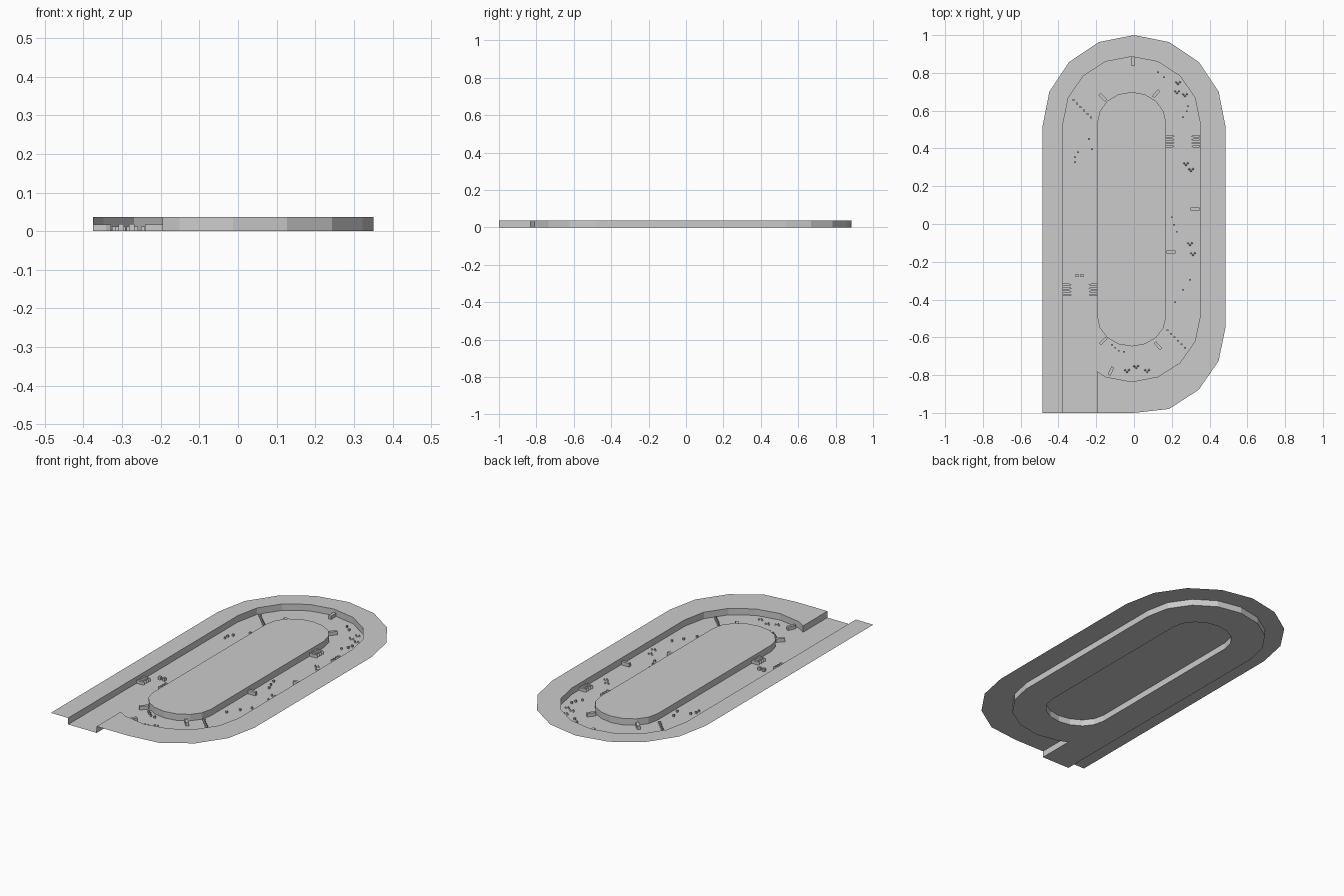
import bpy, bmesh, math
from mathutils import Matrix, Vector

if "Cube" in bpy.data.objects:
    bpy.data.objects.remove(bpy.data.objects["Cube"])

H = 0.037      # deck height
CX = -0.0125   # centre of the track


def finish(name, bm):
    me = bpy.data.meshes.new(name)
    bm.to_mesh(me)
    bm.free()
    ob = bpy.data.objects.new(name, me)
    bpy.context.collection.objects.link(ob)
    return ob


def strip(name, a, b):
    """Ribbon of faces between two paths; repeated points become triangles."""
    bm = bmesh.new()
    for i in range(len(a) - 1):
        pts = []
        for p in (a[i], a[i + 1], b[i + 1], b[i]):
            if p not in pts:
                pts.append(p)
        bm.faces.new([bm.verts.new(p) for p in pts])
    bmesh.ops.remove_doubles(bm, verts=bm.verts, dist=1e-5)
    return finish(name, bm)


def arc(cx, cy, rx, ry, start, steps):
    """Clockwise elliptical arc in 22.5 degree steps."""
    out = []
    for i in range(steps + 1):
        t = math.radians(start - 22.5 * i)
        out.append((cx + rx * math.cos(t), max(-1.0, cy + ry * math.sin(t))))
    return out


def at(path, z):
    return [(x, y, z) for x, y in path]


# Outlines, all running clockwise from the front left
left, gate = -0.375, -0.195
deck_edge = ([(-0.485, -1)] + arc(0, 0.515, 0.485, 0.485, 180, 8)
             + arc(0, -0.545, 0.485, 0.47, 0, 4) + [(-0.1, -1), (gate, -1)])
track_edge = ([(left, -1)] + arc(CX, 0.535, 0.3625, 0.351, 180, 8)
              + arc(CX, -0.49, 0.3625, 0.345, 0, 5) + [(gate, -0.78)])
top_arc = arc(CX, 0.535, 0.1825, 0.164, 180, 8)
low_arc = arc(CX, -0.49, 0.1825, 0.158, 0, 8)
island = top_arc + low_arc + [top_arc[0]]

# Upper deck and the wall down to the track
strip("outer_deck", at(track_edge, H), at(deck_edge, H))
wall = track_edge + [(gate, -1)]
strip("outer_wall", at(wall, 0), at(wall, H))

# Raised island
bm = bmesh.new()
bm.faces.new([bm.verts.new(p) for p in reversed(at(island[:-1], H))])
finish("island_top", bm)
strip("island_wall", at(island, H), at(island, 0))

# Sunken track floor with the entry channel
floor_out = [(left, -1), (left, -0.78), (left, -0.49)] + track_edge[1:] + [(gate, -0.78)] * 2
floor_in = [(gate, -1), (gate, -0.78), low_arc[8]] + top_arc + low_arc
strip("track_floor", at(floor_in, 0), at(floor_out, 0))


def box(bm, x, y, sx, sy, sz, ang=0):
    m = (Matrix.Translation((x, y, sz / 2)) @ Matrix.Rotation(math.radians(ang), 4, 'Z')
         @ Matrix.Diagonal((sx, sy, sz, 1)))
    bmesh.ops.create_cube(bm, size=1, matrix=m)


# Barriers jutting out from the walls
bm = bmesh.new()
for x, y, a in [(-0.005, 0.86, 90), (-0.165, 0.67, 135), (0.117, 0.69, 50), (0.322, 0.08, 0),
                (0.195, -0.148, 0), (0.127, -0.645, -48), (-0.163, -0.62, 45), (-0.122, -0.778, 65)]:
    box(bm, x, y, 0.048, 0.016, 0.02, a)
finish("barriers", bm)

# Pointed spikes narrowing the track
bm = bmesh.new()
for x0, d, y0 in [(0.17, 1, 0.465), (0.348, -1, 0.465), (left, 1, -0.322), (gate, -1, -0.322)]:
    for i in range(4):
        y, w = y0 - i * 0.018, 0.006
        prof = [(0, -w), (0.033, -w), (0.046, 0), (0.033, w), (0, w)]
        f = bm.faces.new([bm.verts.new((x0 + d * px, y + py, 0)) for px, py in prof])
        ret = bmesh.ops.extrude_face_region(bm, geom=[f])
        for v in ret["geom"]:
            if isinstance(v, bmesh.types.BMVert):
                v.co.z = 0.017
bmesh.ops.recalc_face_normals(bm, faces=bm.faces)
finish("spikes", bm)

# Small blocks: diagonal rows and loose ones
bm = bmesh.new()
for x0, y0 in [(-0.32, 0.656), (0.178, -0.562)]:
    for i in range(6):
        box(bm, x0 + i * 0.0185, y0 - i * 0.0185, 0.011, 0.009, 0.012)
for x, y in [(0.127, 0.804), (0.159, 0.778), (0.286, 0.624), (0.28, 0.598), (0.259, 0.566),
             (0.2, 0.037), (0.212, -0.005), (0.227, -0.042), (0.296, -0.296), (0.259, -0.349),
             (0.217, -0.413), (-0.238, 0.45), (-0.222, 0.397), (-0.296, 0.38), (-0.312, 0.354),
             (-0.312, 0.328), (-0.116, -0.64), (-0.1, -0.656), (-0.08, -0.672), (-0.053, -0.677)]:
    box(bm, x, y, 0.009, 0.008, 0.012)
for x in (-0.302, -0.275):
    box(bm, x, -0.273, 0.014, 0.014, 0.018)
finish("small_blocks", bm)

# Clusters of low rubble
bm = bmesh.new()
for x, y in [(0.233, 0.746), (0.228, 0.698), (0.27, 0.682), (0.275, 0.317), (0.302, 0.286),
             (0.296, -0.106), (0.312, -0.159), (-0.037, -0.778), (0.011, -0.757), (0.069, -0.778)]:
    for dx, dy in [(-0.01, 0.004), (0.0, -0.005), (0.01, 0.005)]:
        bmesh.ops.create_cone(bm, cap_ends=True, segments=4, radius1=0.006, radius2=0.002, depth=0.008,
                              matrix=Matrix.Translation((x + dx, y + dy, 0.004)))
finish("rubble", bm)
